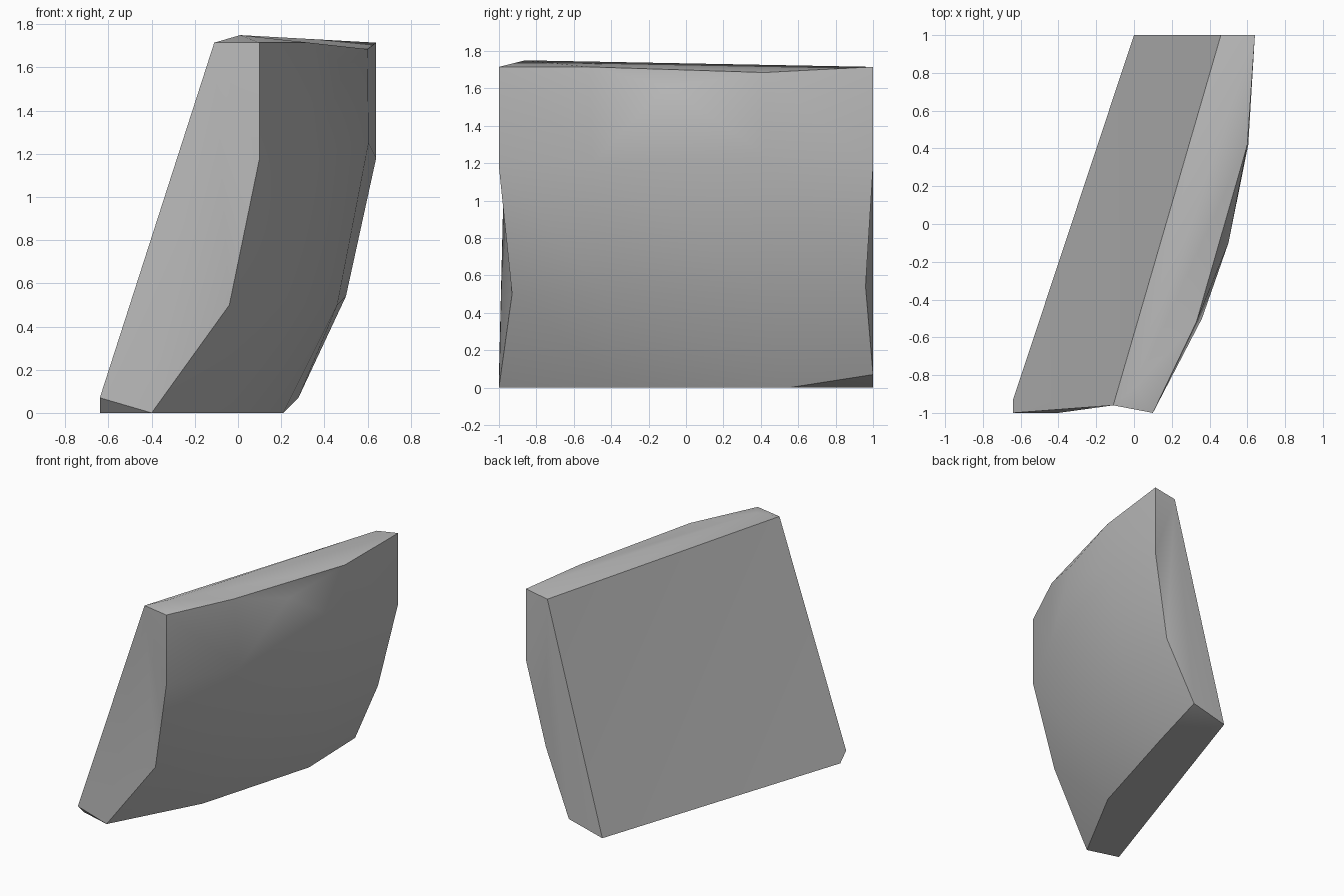
import bpy
import bmesh
import math

cube = bpy.data.objects.get("Cube")
if cube:
    bpy.data.objects.remove(cube)

# One plain grey for the whole slab
grey = bpy.data.materials.new("plain_grey")
grey.use_nodes = True
grey.diffuse_color = (0.5, 0.5, 0.5, 1)
grey.node_tree.nodes["Principled BSDF"].inputs["Base Color"].default_value = (0.5, 0.5, 0.5, 1)

bm = bmesh.new()


def point(x, y, z):
    return bm.verts.new((x, y, z))


def rib(*points):
    return [point(*p) for p in points]


def fan(hub, rim):
    """Triangles from a hub to each step along a rim."""
    for first, second in zip(rim, rim[1:]):
        bm.faces.new((hub, first, second))


# Ribs of the bulging side, each running from top to bottom
front_rib = rib((0.1, -1, 1.715), (0.1, -1, 1.18), (-0.04, -0.93, 0.5), (-0.4, -1, 0))
inner_front = rib((0.33, -0.52, 1.715), (0.36, -0.5, 1.2), (0.22, -0.43, 0.5), (-0.05, -0.35, 0))
inner_back = rib((0.6, 0.42, 1.685), (0.605, 0.42, 1.25), (0.46, 0.45, 0.5), (0.21, 0.55, 0))
back_rib = rib((0.64, 1, 1.715), (0.64, 1, 1.18), (0.5, 0.96, 0.54), (0.28, 1, 0.07))
ribs = [front_rib, inner_front, inner_back, back_rib]

# Corners of the flat side
top_front = point(-0.11, -0.96, 1.715)
top_back = point(0.46, 1, 1.685)
low_back = point(0, 1, 0)
low_front = point(-0.64, -0.93, 0)
front_tip = point(-0.64, -1, 0.07)

# Bulging side: skin between neighbouring ribs, with a raised knuckle up high
knuckle = point(0.5, -0.1, 1.61)
for left, right in zip(ribs, ribs[1:]):
    for row in range(3):
        corners = [left[row], right[row], right[row + 1], left[row + 1]]
        if left is inner_front and row == 0:
            fan(knuckle, corners + corners[:1])
        else:
            bm.faces.new(corners)

# Flat side
fan(top_front, [front_tip, low_front, low_back, top_back])

# Top rim with its low peak
peak = point(0.01, -0.86, 1.75)
fan(peak, [top_front] + [r[0] for r in ribs] + [top_back, top_front])

# Front and back ends
fan(top_front, front_rib + [front_tip])
fan(top_back, back_rib + [low_back])

# Underside
fan(low_front, [front_tip] + [r[-1] for r in ribs[:3]] + [low_back])
bm.faces.new((inner_back[-1], back_rib[-1], low_back))

bmesh.ops.recalc_face_normals(bm, faces=bm.faces)
mesh = bpy.data.meshes.new("slab")
bm.to_mesh(mesh)
bm.free()
mesh.materials.append(grey)

slab = bpy.data.objects.new("slab", mesh)
bpy.context.collection.objects.link(slab)
bpy.ops.object.select_all(action="DESELECT")
bpy.context.view_layer.objects.active = slab
slab.select_set(True)
bpy.ops.object.shade_smooth_by_angle(angle=math.radians(35))
